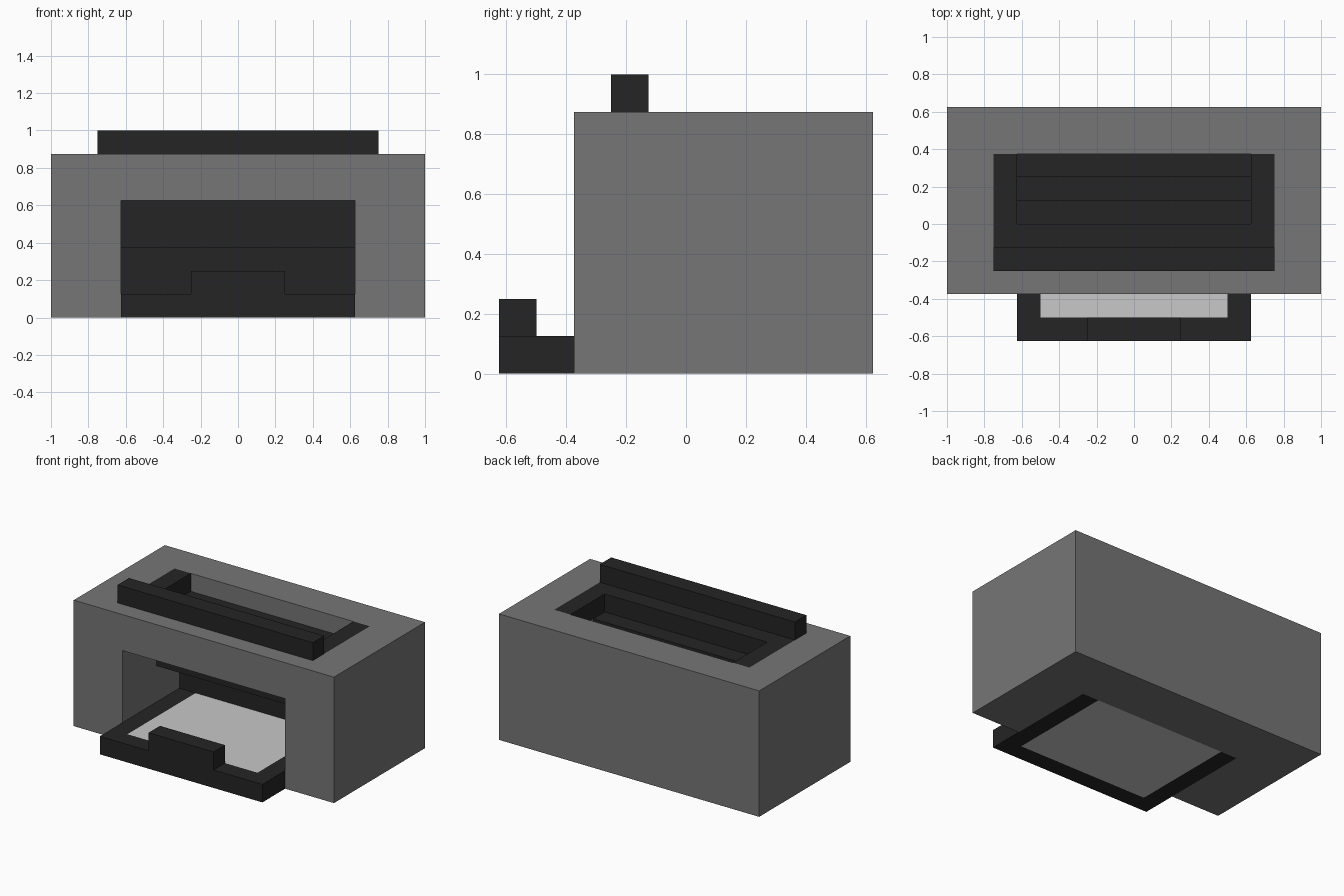
import bpy
import bmesh

cube = bpy.data.objects.get("Cube")
if cube:
    bpy.data.objects.remove(cube, do_unlink=True)


def make_material(name, value):
    mat = bpy.data.materials.new(name)
    mat.use_nodes = True
    colour = (value, value, value, 1.0)
    mat.diffuse_color = colour
    mat.node_tree.nodes["Principled BSDF"].inputs["Base Color"].default_value = colour
    return mat


grey = make_material("casing grey", 0.18)
black = make_material("trim black", 0.018)
white = make_material("paper white", 0.58)


def prism(name, profile, axis, lo, hi, mat):
    """Extrude a closed profile along an axis: 'x' takes (y, z) points, 'z' takes (x, y)."""
    bm = bmesh.new()
    place = (lambda a, b: (lo, a, b)) if axis == "x" else (lambda a, b: (a, b, lo))
    face = bm.faces.new([bm.verts.new(place(a, b)) for a, b in profile])
    new = bmesh.ops.extrude_face_region(bm, geom=[face])["geom"]
    shift = (hi - lo, 0, 0) if axis == "x" else (0, 0, hi - lo)
    bmesh.ops.translate(bm, vec=shift,
                        verts=[v for v in new if isinstance(v, bmesh.types.BMVert)])
    bmesh.ops.recalc_face_normals(bm, faces=bm.faces[:])
    mesh = bpy.data.meshes.new(name)
    bm.to_mesh(mesh)
    bm.free()
    mesh.materials.append(mat)
    obj = bpy.data.objects.new(name, mesh)
    bpy.context.collection.objects.link(obj)
    return obj


def box(name, half_x, y0, y1, z0, z1, mat):
    """Box centred on x = 0."""
    return prism(name, [(y0, z0), (y1, z0), (y1, z1), (y0, z1)], "x", -half_x, half_x, mat)


def cut(target, cutter):
    """Subtract the cutter, then discard it."""
    cutter.hide_render = True
    mod = target.modifiers.new("cut", "BOOLEAN")
    mod.operation = "DIFFERENCE"
    mod.solver = "EXACT"
    mod.object = cutter
    bpy.context.view_layer.update()
    graph = bpy.context.evaluated_depsgraph_get()
    mesh = bpy.data.meshes.new_from_object(target.evaluated_get(graph))
    target.modifiers.clear()
    target.data = mesh
    bpy.data.objects.remove(cutter, do_unlink=True)


# Casing: front bay joined to the feed channel, plus a wider seat for the frame
casing = box("casing", 1.0, -0.375, 0.625, 0.0, 0.875, grey)
cut(casing, prism("bay_cutter",
                  [(-0.5, -0.1), (0.25, -0.1), (0.25, 0.125), (0.375, 0.125),
                   (0.375, 1.0), (0.0, 1.0), (0.0, 0.625), (-0.5, 0.625)],
                  "x", -0.625, 0.625, grey))
cut(casing, box("seat_cutter", 0.75, -0.125, 0.375, 0.75, 1.0, grey))

# Paper feed: frame flush with the top, channel below it, raised guide in front
prism("feed_frame",
      [(-0.75, -0.125), (0.75, -0.125), (0.75, 0.375), (0.625, 0.375),
       (0.625, 0.0), (-0.625, 0.0), (-0.625, 0.375), (-0.75, 0.375)],
      "z", 0.75, 0.875, black)
prism("feed_channel",
      [(0.0, 0.375), (0.25, 0.375), (0.25, 0.125), (0.375, 0.125), (0.375, 0.75),
       (0.25, 0.75), (0.25, 0.5), (0.125, 0.5), (0.125, 0.75), (0.0, 0.75)],
      "x", -0.625, 0.625, black)
box("paper_guide", 0.75, -0.25, -0.125, 0.875, 1.0, black)

# Output tray: rim, raised front tab and the sheets inside
prism("tray_rim",
      [(-0.625, -0.625), (0.625, -0.625), (0.625, 0.25), (0.5, 0.25),
       (0.5, -0.5), (-0.5, -0.5), (-0.5, 0.25), (-0.625, 0.25)],
      "z", 0.0, 0.125, black)
box("tray_tab", 0.25, -0.625, -0.5, 0.125, 0.25, black)
box("paper_stack", 0.5, -0.5, 0.25, 0.0, 0.125, white)
